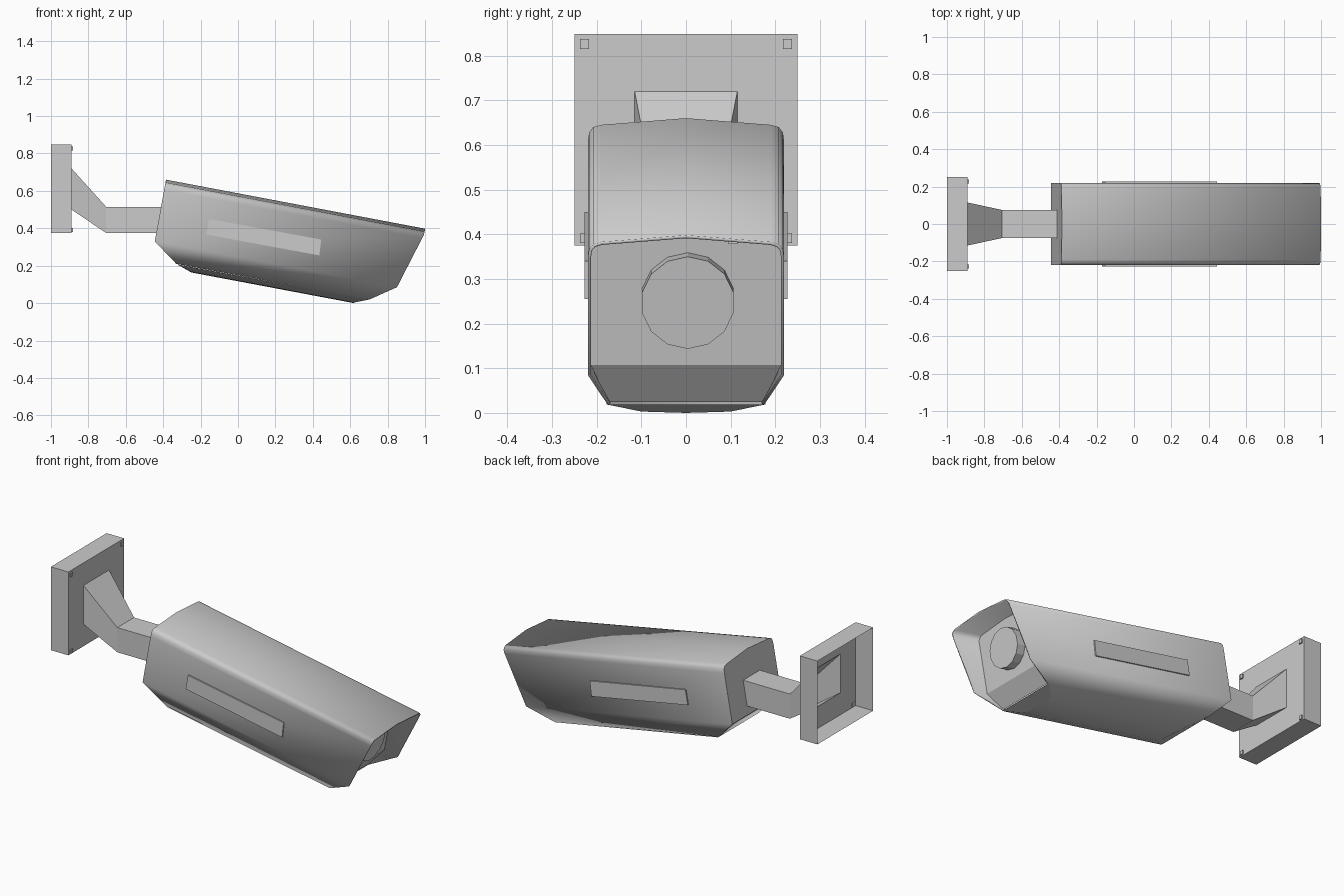
import bpy, bmesh
from math import radians, pi, atan2
from mathutils import Matrix, Vector

if "Cube" in bpy.data.objects:
    bpy.data.objects.remove(bpy.data.objects["Cube"])


def make(name, verts, faces, smooth=None):
    bm = bmesh.new()
    vs = [bm.verts.new(v) for v in verts]
    for f in faces:
        bm.faces.new([vs[i] for i in f])
    bmesh.ops.recalc_face_normals(bm, faces=bm.faces)
    me = bpy.data.meshes.new(name)
    bm.to_mesh(me)
    bm.free()
    ob = bpy.data.objects.new(name, me)
    bpy.context.collection.objects.link(ob)
    if smooth:
        bpy.ops.object.select_all(action='DESELECT')
        ob.select_set(True)
        bpy.context.view_layer.objects.active = ob
        bpy.ops.object.shade_smooth_by_angle(angle=radians(smooth))
    return ob


def mirrored(half):
    # half section starting at y = 0 -> full section from -y to +y
    return [(-h[0], *h[1:]) for h in half[:0:-1]] + half


def strip(half):
    # sheet running from a rear (x, z) to a front (x, z) for each y
    rows = mirrored(half)
    n = len(rows)
    verts = [(x, y, z) for y, x, z, _, _ in rows] + [(x, y, z) for y, _, _, x, z in rows]
    return n, verts, [(i, i + 1, n + i + 1, n + i) for i in range(n - 1)]


def box(name, x0, x1, y0, y1, z0, z1):
    v = [(x, y, z) for x in (x0, x1) for y in (y0, y1) for z in (z0, z1)]
    return make(name, v, [(0, 1, 3, 2), (4, 6, 7, 5), (0, 4, 5, 1), (2, 3, 7, 6), (0, 2, 6, 4), (1, 5, 7, 3)])


# Sun shield: y, rear x, rear z, front x, front z; capped at the rear, open in front
n, v, f = strip([(0, -.385, .66, 1.0, .398), (.19, -.388, .645, .998, .383),
                 (.208, -.389, .640, .996, .377), (.217, -.391, .628, .994, .366),
                 (.22, -.395, .605, .985, .348), (.22, -.445, .33, .85, .085),
                 (.175, -.33, .21, .70, .018)])
f += [tuple(range(1, n - 1)), (0, 1, n - 2, n - 1)]
shield = make("sun_shield", v, f, 40)
mod = shield.modifiers.new("thickness", 'SOLIDIFY')
mod.thickness = .007
mod.offset = -1

# Belly under the housing
half = [(0, -.25, .164, .62, 0), (.1, -.25, .167, .62, .003), (.178, -.325, .207, .70, .019)]
n, v, f = strip(half)
f += [tuple(range(n)), tuple(range(n, 2 * n))]
make("belly", v, f, 20)

# Recessed front plate with its lower chamfer
outline = mirrored([(0, .428), (.19, .412), (.213, .39), (.213, .107)])
v = [(.77 + (z - .107) * .19, y, z) for y, z in outline]
n = len(v)
v += [(.70, .174, .024), (.70, -.174, .024)]
make("front_plate", v, [tuple(range(n)), (0, n - 1, n, n + 1)])

# Fourteen-sided lens, tilted with the housing
axis = Vector((.983, 0, -.185))
side = Vector((0, 1, 0))
up = axis.cross(side)
bm = bmesh.new()
rot = Matrix((side, up, axis)).transposed()
if rot.determinant() < 0:
    rot = Matrix((side, -up, axis)).transposed()
bmesh.ops.create_cone(bm, cap_ends=True, segments=14, radius1=.105, radius2=.105, depth=.07,
                      matrix=Matrix.Translation((.812, .004, .253)) @ rot.to_4x4())
me = bpy.data.meshes.new("lens")
bm.to_mesh(me)
bm.free()
bpy.context.collection.objects.link(bpy.data.objects.new("lens", me))

# Small sensor on the front plate
box("sensor", .80, .845, .095, .115, .378, .392)

# Raised side panels
corners = [(-.155, .45), (.445, .34), (.435, .255), (-.17, .367)]
for s, label in ((-1, "left"), (1, "right")):
    v = [(x, s * y, z) for y in (.215, .227) for x, z in corners]
    make("side_panel_" + label, v,
         [(0, 1, 2, 3), (4, 5, 6, 7)] + [(i, (i + 1) % 4, 4 + (i + 1) % 4, 4 + i) for i in range(4)])

# Wall mount: open-backed plate flowing into the flared arm (x, half width, bottom z, top z)
rings = [(-1, .25, .375, .848), (-.89, .25, .375, .848), (-.89, .115, .5, .72),
         (-.705, .075, .375, .515), (-.41, .075, .375, .515)]
v = [p for x, w, a, b in rings for p in ((x, -w, a), (x, w, a), (x, w, b), (x, -w, b))]
f = [(4 * r + i, 4 * r + (i + 1) % 4, 4 * r + 4 + (i + 1) % 4, 4 * r + 4 + i)
     for r in range(len(rings) - 1) for i in range(4)]
make("wall_mount_arm", v, f)

# Corner screws
for y in (-.227, .227):
    for z in (.391, .826):
        box("screw", -.892, -.883, y - .01, y + .01, z - .011, z + .011)
